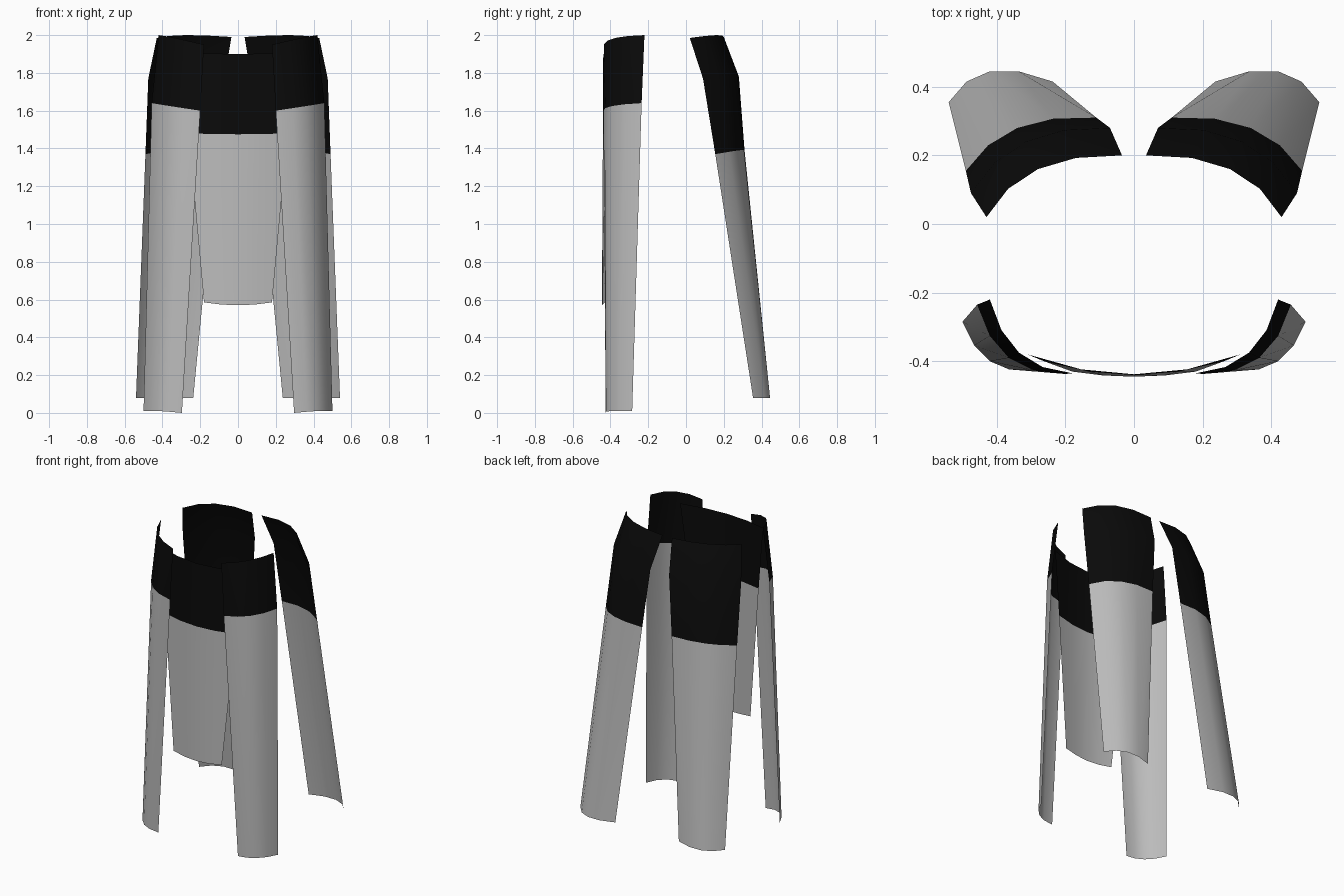
import bpy
import bmesh
from mathutils import Vector

cube = bpy.data.objects.get("Cube")
if cube:
    bpy.data.objects.remove(cube)


def make_material(name, value):
    mat = bpy.data.materials.new(name)
    mat.use_nodes = True
    colour = (value, value, value, 1.0)
    mat.diffuse_color = colour
    mat.node_tree.nodes["Principled BSDF"].inputs["Base Color"].default_value = colour
    return mat


GREY = make_material("light grey", 0.5)
BLACK = make_material("black", 0.003)
SEGMENTS = 4


def arc(start, middle, end):
    """Sample a parabola through three points."""
    a, b, c = Vector(start), Vector(middle), Vector(end)
    points = []
    for i in range(SEGMENTS + 1):
        t = i / SEGMENTS
        points.append(a * (1 - t) * (1 - 2 * t) + b * 4 * t * (1 - t) + c * t * (2 * t - 1))
    return points


def panel(name, rows, black_rows, side=1):
    """Loft a thin curved sheet through arcs, top to bottom; upper rows are black."""
    bm = bmesh.new()
    grid = [[bm.verts.new((p.x * side, p.y, p.z)) for p in arc(*row)] for row in rows]
    for r in range(len(grid) - 1):
        for c in range(SEGMENTS):
            face = bm.faces.new((grid[r][c], grid[r][c + 1],
                                 grid[r + 1][c + 1], grid[r + 1][c]))
            face.material_index = 1 if r < black_rows else 0
            face.normal_update()
            centre = face.calc_center_median()
            if face.normal.x * centre.x + face.normal.y * centre.y < 0:
                face.normal_flip()
    mesh = bpy.data.meshes.new(name)
    bm.to_mesh(mesh)
    bm.free()
    mesh.materials.append(GREY)
    mesh.materials.append(BLACK)
    obj = bpy.data.objects.new(name, mesh)
    bpy.context.collection.objects.link(obj)
    bpy.ops.object.select_all(action='DESELECT')
    obj.select_set(True)
    bpy.context.view_layer.objects.active = obj
    bpy.ops.object.shade_smooth_by_angle(angle=0.6)


# Each row: inner edge, middle, outer edge
BACK = [
    ((0.035, 0.2, 1.99), (0.28, 0.16, 2.0), (0.43, 0.02, 1.985)),
    ((0.07, 0.28, 1.78), (0.315, 0.24, 1.78), (0.475, 0.09, 1.77)),
    ((0.11, 0.31, 1.39), (0.34, 0.28, 1.39), (0.49, 0.155, 1.37)),
    ((0.237, 0.415, 0.08), (0.42, 0.445, 0.08), (0.54, 0.355, 0.08)),
]
FRONT = [
    ((0.18, -0.435, 1.95), (0.335, -0.375, 1.985), (0.42, -0.22, 2.0)),
    ((0.2, -0.437, 1.6), (0.365, -0.39, 1.625), (0.457, -0.235, 1.64)),
    ((0.297, -0.425, 0), (0.42, -0.4, 0.01), (0.5, -0.285, 0.01)),
]
# Centre panel rows run from one side to the other
CENTRE = [
    [(x, y, z) for x, y, z in ((-w, edge, high), (0, -mid, low), (w, edge, high))]
    for w, edge, high, mid, low in (
        (0.31, -0.38, 1.91, 0.438, 1.9),
        (0.262, -0.4, 1.48, 0.44, 1.475),
        (0.18, -0.43, 0.585, 0.445, 0.57),
    )
]

for label, sign in (("left", 1), ("right", -1)):
    panel("back_panel_" + label, BACK, 2, sign)
    panel("front_panel_" + label, FRONT, 1, sign)
panel("front_centre_panel", CENTRE, 1)
